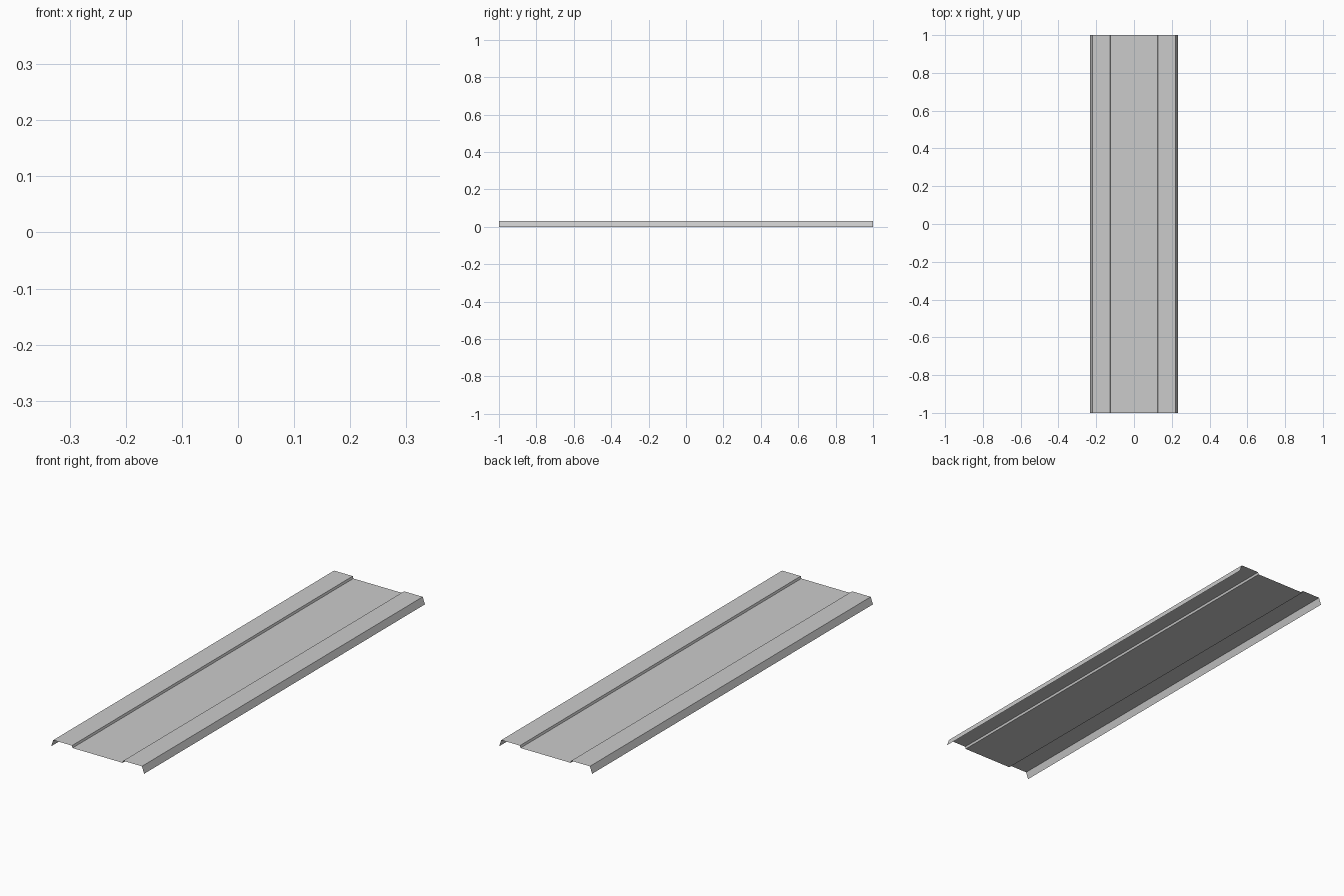
import bpy
import bmesh

if "Cube" in bpy.data.objects:
    bpy.data.objects.remove(bpy.data.objects["Cube"])

LENGTH = 2.0

# Half cross-section (x, z): recessed centre, step, raised rim, sloping flange
half = [(0.125, 0.021), (0.128, 0.031), (0.221, 0.031), (0.232, 0.0)]
profile = [(-x, z) for x, z in reversed(half)] + half

# Sheet panel: open profile swept along y
bm = bmesh.new()
verts = [bm.verts.new((x, -LENGTH / 2, z)) for x, z in profile]
edges = [bm.edges.new(pair) for pair in zip(verts, verts[1:])]
new = bmesh.ops.extrude_edge_only(bm, edges=edges)["geom"]
moved = [g for g in new if isinstance(g, bmesh.types.BMVert)]
bmesh.ops.translate(bm, verts=moved, vec=(0, LENGTH, 0))

# Face the sheet upward
bm.normal_update()
if sum(f.normal.z * f.calc_area() for f in bm.faces) < 0:
    bmesh.ops.reverse_faces(bm, faces=bm.faces[:])

mesh = bpy.data.meshes.new("folded_sheet_panel")
bm.to_mesh(mesh)
bm.free()
panel = bpy.data.objects.new("folded_sheet_panel", mesh)
bpy.context.collection.objects.link(panel)
